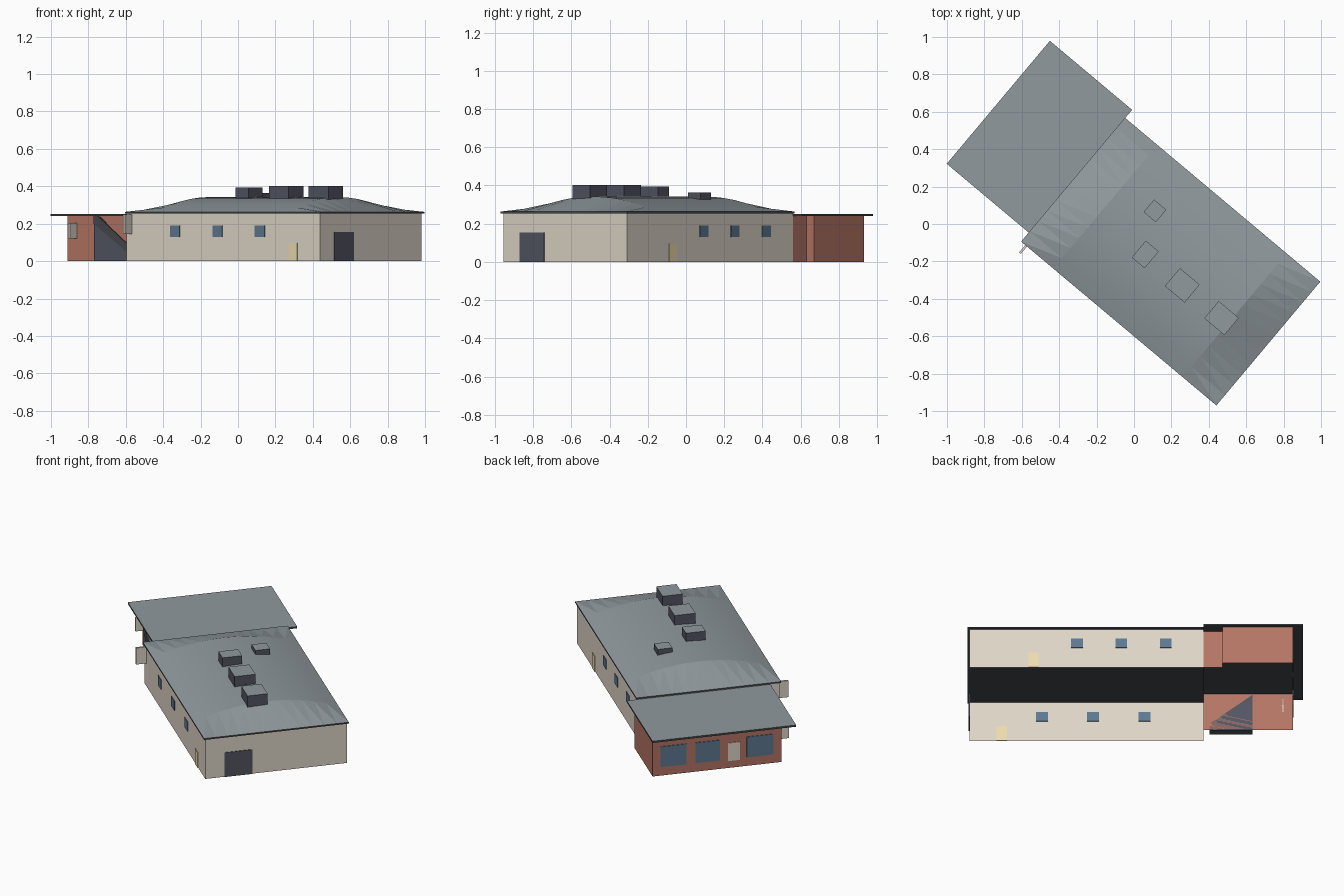
import bpy, math
from mathutils import Matrix, Vector

if "Cube" in bpy.data.objects:
    bpy.data.objects.remove(bpy.data.objects["Cube"])

# Plan is laid out square (u = long axis, v = across) then turned 40 degrees
ROT = Matrix.Rotation(math.radians(-40), 4, 'Z')


def mat(name, r, g, b):
    m = bpy.data.materials.new(name)
    m.diffuse_color = (r, g, b, 1)
    m.use_nodes = True
    m.node_tree.nodes["Principled BSDF"].inputs["Base Color"].default_value = m.diffuse_color
    return m


BEIGE = mat("beige_render", 0.74, 0.67, 0.58)
BRICK = mat("brick", 0.46, 0.18, 0.13)
ROOF = mat("roof_grey", 0.28, 0.32, 0.34)
DARK = mat("dark_trim", 0.06, 0.066, 0.072)
SLATE = mat("slate", 0.085, 0.09, 0.12)
GLASS = mat("glass", 0.11, 0.19, 0.28)
CREAM = mat("cream", 0.85, 0.72, 0.42)


def make(name, verts, faces, *mats):
    me = bpy.data.meshes.new(name)
    me.from_pydata(verts, [], faces)
    for m in mats:
        me.materials.append(m)
    me.transform(ROT)
    me.update()
    ob = bpy.data.objects.new(name, me)
    bpy.context.collection.objects.link(ob)
    return ob


def box(name, u, v, z, m, top=None):
    vs = [(a, b, c) for c in z for a, b in
          ((u[0], v[0]), (u[1], v[0]), (u[1], v[1]), (u[0], v[1]))]
    fs = [(3, 2, 1, 0), (4, 5, 6, 7)] + [(i, (i + 1) % 4, (i + 1) % 4 + 4, i + 4) for i in range(4)]
    ob = make(name, vs, fs, m, *([top] if top else []))
    if top:
        ob.data.polygons[1].material_index = 1
    return ob


def walls(name, pts, height, m, closed):
    n = len(pts)
    vs = [(u, v, z) for z in (0, height) for u, v in pts]
    fs = [(i, (i + 1) % n, (i + 1) % n + n, i + n) for i in range(n if closed else n - 1)]
    return make(name, vs, fs, m)


def prism(name, prof, v0, v1, m):
    n = len(prof)
    vs = [(u, v, z) for v in (v0, v1) for u, z in prof]
    fs = [tuple(range(n)), tuple(reversed(range(n, 2 * n)))]
    fs += [(i, i + n, (i + 1) % n + n, (i + 1) % n) for i in range(n)]
    return make(name, vs, fs, m)


# Open-bottomed wall shells
walls("hall_walls", [(-.40, -.45), (.95, -.45), (.95, .395), (-.40, .395)], .255, BEIGE, True)
walls("annex_walls", [(-.40, .395), (-.51, .395), (-.51, .445), (-.917, .445),
                      (-.917, -.325), (-.40, -.325)], .242, BRICK, False)

# Flat roof slabs
U0, U1, V0, V1 = -.402, .961, -.46, .404
box("hall_eaves", (U0, U1), (V0, V1), (.254, .263), DARK)
box("annex_roof", (-.974, -.40), (-.397, .461), (.241, .252), DARK, ROOF)

# Arched hall roof with faceted hip ends
N, RISE, BASE = 12, .079, .263
verts, faces = [], []
for u, k in ((U0, 0), (U0 + .225, 1), (U1 - .235, 1), (U1, 0)):
    for i in range(N + 1):
        t = i / N * 2 - 1
        v = (V0 + V1) / 2 + t * (V1 - V0) / 2
        verts.append((u, v, BASE + .0005 + k * RISE * (1 - t * t)))
W = N + 1
for r in range(3):
    for i in range(N):
        a, b, c, d = r * W + i, (r + 1) * W + i, (r + 1) * W + i + 1, r * W + i + 1
        if r == 1:
            faces.append((a, b, c, d))
        elif (i < N // 2) == (r == 0):
            faces += [(a, b, c), (a, c, d)]
        else:
            faces += [(a, b, d), (b, c, d)]
hall_roof = make("hall_roof", verts, faces, ROOF)
for p in hall_roof.data.polygons:
    p.use_smooth = len(p.vertices) == 4

# Rooftop units: plan centre, size along u and v, z range
for i, (x, y, du, dv, z0, z1) in enumerate([
        (.112, .07, .085, .087, .322, .363), (.06, -.163, .09, .117, .33, .394),
        (.258, -.328, .138, .125, .335, .402), (.468, -.503, .14, .12, .33, .402)]):
    c = ROT.inverted() @ Vector((x, y, 0))
    box(f"roof_unit_{i + 1}", (c.x - du / 2, c.x + du / 2), (c.y - dv / 2, c.y + dv / 2),
        (z0, z1), SLATE, ROOF)

# Hall windows and side doors on both long walls
T = .004
for side, v, centres, door in (("front", -.45, (-.06, .237, .531), .763),
                               ("back", .395, (.328, .073, -.183), .58)):
    for i, u in enumerate(centres):
        box(f"{side}_window_{i + 1}", (u - .034, u + .034), (v - T, v + T), (.13, .19), GLASS)
    box(f"{side}_door", (door - .03, door + .03), (v - T, v + T), (0, .097), CREAM)

# Loading door on the end wall
box("loading_door", (.95 - T, .95 + T), (-.335, -.17), (0, .155), SLATE)

# Annex facade
for i, vr in enumerate([(.244, .398), (.043, .19), (-.277, -.117)]):
    box(f"facade_window_{i + 1}", (-.917 - T, -.917 + T), vr, (.055, .185), GLASS)
box("facade_door", (-.917 - T, -.917 + T), (-.076, -.005), (.045, .16), BEIGE)

# Outside stair with sloping rail
prism("stair_body", [(-.685, 0), (-.435, 0), (-.435, .04), (-.685, .235)], -.38, -.325, SLATE)
prism("stair_rail", [(-.685, .20), (-.435, .035), (-.435, .08), (-.655, .24), (-.685, .24)],
      -.384, -.376, DARK)

# Projecting sign panels
box("hall_sign", (-.373, -.361), (-.511, -.45), (.145, .25), BEIGE)
box("annex_sign", (-.862, -.85), (-.385, -.325), (.12, .205), BEIGE)
